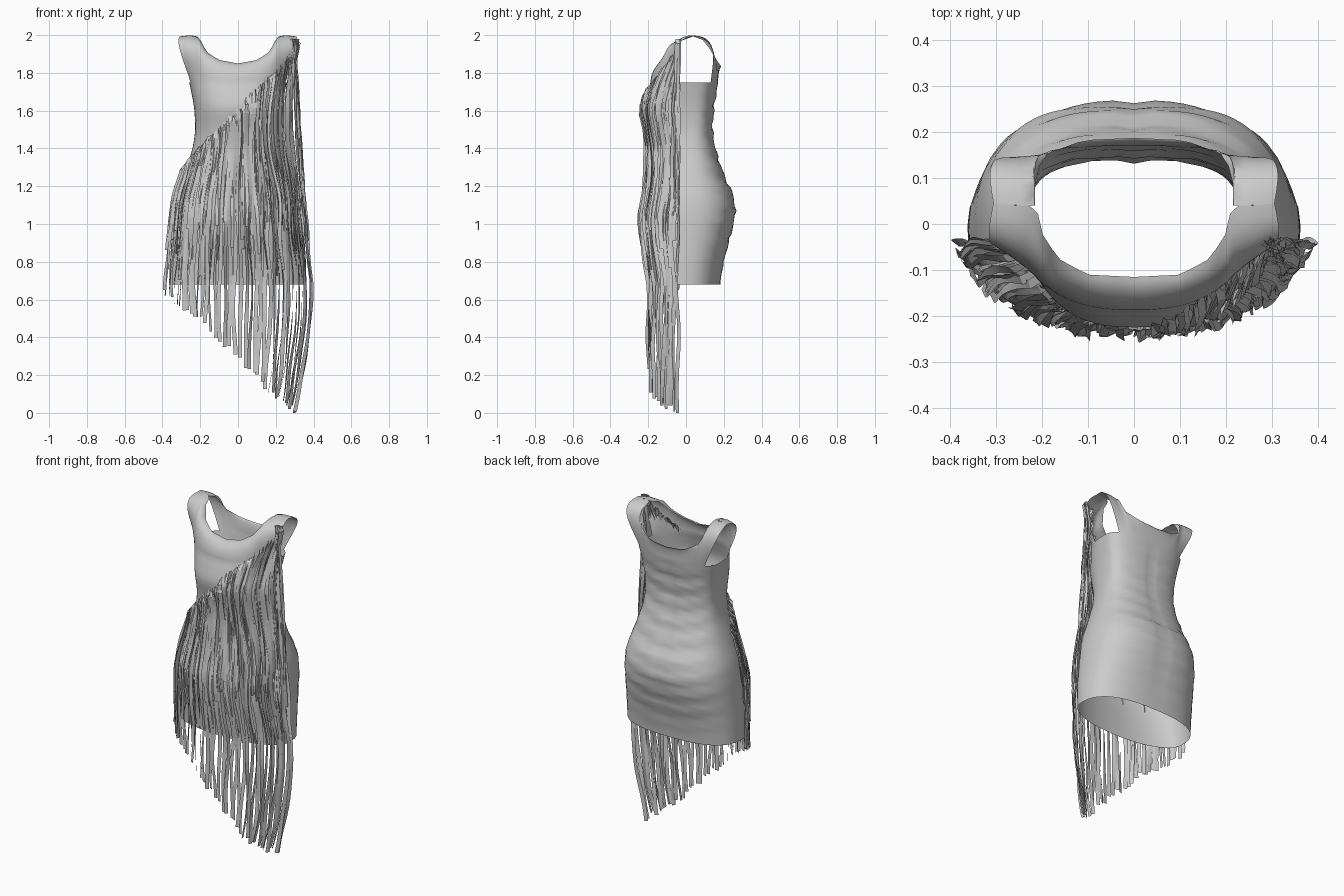
import bpy, bmesh, math, random
from mathutils import Vector

if "Cube" in bpy.data.objects:
    bpy.data.objects.remove(bpy.data.objects["Cube"])

random.seed(4)

# z: half width, front y, back y, y of the side line
RINGS = [(0.68, .362, -.17, .18, -.02), (0.80, .36, -.185, .20, -.02), (0.95, .35, -.22, .24, -.01),
         (1.05, .342, -.228, .264, 0), (1.15, .325, -.208, .255, .01), (1.25, .29, -.195, .205, .01),
         (1.40, .24, -.188, .155, .02), (1.50, .225, -.20, .14, .03), (1.62, .232, -.23, .15, .04),
         (1.75, .258, -.19, .17, .05), (1.85, .29, -.13, .185, .05), (2.00, .315, -.05, .15, .05)]


def interp(keys, t):
    """Piecewise linear lookup in rows of (key, values...)."""
    if t <= keys[0][0]:
        return keys[0][1:]
    for a, b in zip(keys, keys[1:]):
        if t <= b[0]:
            f = (t - a[0]) / (b[0] - a[0])
            return tuple(p + (q - p) * f for p, q in zip(a[1:], b[1:]))
    return keys[-1][1:]


def ring(z):
    """Slightly softened ring values."""
    rows = [interp(RINGS, z + d) for d in (-.025, 0, .025)]
    return [sum(c) / 3 for c in zip(*rows)]


def surface(deg, z):
    """Point on the garment: -90 is the front centre, 0 the side, 90 the back centre."""
    w, yf, yb, yc = ring(z)
    a = math.radians(deg)
    c, s = math.cos(a), math.sin(a)
    e = .78 if s > 0 else interp([(1.2, .92), (1.5, .8)], z)[0]
    x = math.copysign(w * abs(c) ** e, c) if abs(c) > 1e-6 else 0
    y = yc + (yb - yc if s > 0 else yf - yc) * abs(s) ** e
    return Vector((x, y, z))


def finish(name, bm, angle=None):
    me = bpy.data.meshes.new(name)
    bm.to_mesh(me)
    bm.free()
    ob = bpy.data.objects.new(name, me)
    bpy.context.collection.objects.link(ob)
    if angle:
        bpy.context.view_layer.objects.active = ob
        ob.select_set(True)
        bpy.ops.object.shade_smooth_by_angle(angle=math.radians(angle))
        ob.select_set(False)
    return ob


def grid(bm, rows):
    vs = [[bm.verts.new(p) for p in r] for r in rows]
    for r0, r1 in zip(vs, vs[1:]):
        for i in range(len(r0) - 1):
            bm.faces.new((r0[i], r0[i + 1], r1[i + 1], r1[i]))


# Dress body: half a tube plus front and back panels meeting at the shoulder
ARM_F, ARM_B, TOP = -15.5, 37, 1.75
front_a = [-90 + (90 + ARM_F) * i / 14 for i in range(15)]
side_a = [ARM_F + (ARM_B - ARM_F) * i / 6 for i in range(1, 6)]
back_a = [ARM_B + (90 - ARM_B) * i / 12 for i in range(13)]


def cloth(deg, z):
    """Surface with the back seam groove and horizontal gathers."""
    p = surface(deg, z)
    if deg > 0:
        k = math.sin(math.radians(deg))
        fade = min(1, max(0, (TOP - z) / .1)) * min(1, (z - .68) / .3)
        p.y += fade * k * (.004 * math.sin(z * 62 + deg * .05) + .003 * math.sin(z * 105 - deg * .12))
        p.y -= fade * .006 * math.exp(-(p.x / .02) ** 2)
    return p


bm = bmesh.new()
angles = front_a + side_a + back_a
NZ = 44
grid(bm, [[cloth(a, .68 + (TOP - .68) * i / NZ) for a in angles] for i in range(NZ + 1)])

SHOULDER = [(.74, .212, .04, 1.992), (.87, .255, .04, 2.0), (1, .305, .045, 1.993)]
NECK_F = [(0, 0, -.115, 1.85), (.3, .1, -.11, 1.868), (.52, .165, -.075, 1.91),
          (.65, .2, -.02, 1.975)] + SHOULDER
NECK_B = [(0, 0, .187, 1.83), (.3, .11, .182, 1.84), (.52, .195, .15, 1.885),
          (.65, .215, .1, 1.97)] + SHOULDER


def panel(cols, neck):
    rows = []
    for j in range(13):
        v = j / 12 * math.pi / 2
        row = []
        for i, a in enumerate(cols):
            s = i / (len(cols) - 1)
            b, t = surface(a, TOP), Vector(interp(neck, s))
            fy = (1 - math.cos(v)) ** (1 + .9 * s ** 2)       # square up the shoulder end
            fz = math.sin(v) ** (1 - .1 * s ** 2)
            bulge = s ** 3 * math.sin(2 * v)
            x = b.x + (t.x - b.x) * math.sin(v) + .02 * bulge
            y = b.y + (t.y - b.y) * fy + math.copysign(.018, b.y) * bulge
            row.append((x, y, b.z + (t.z - b.z) * fz))
        rows.append(row)
    grid(bm, rows)


panel(front_a, NECK_F)
panel(back_a[::-1], NECK_B)
bmesh.ops.remove_doubles(bm, verts=bm.verts, dist=.0005)
bmesh.ops.recalc_face_normals(bm, faces=bm.faces)
body = finish("dress_body", bm, 50)
mirror = body.modifiers.new("mirror", 'MIRROR')
mirror.use_clip = True

# Fringe: ribbons hung from a diagonal line, shoulder to opposite hip
DIAG = [(-.33, 1.22), (-.3, 1.27), (-.2, 1.41), (0, 1.61), (.2, 1.85), (.285, 1.99)]
ENDS = [(-.40, .69), (-.36, .6), (-.2, .5), (-.1, .39), (0, .28), (.1, .19), (.2, .1), (.32, .03), (.4, 0)]


def ribbon(bm, deg, offset, width, end=None):
    phase, tilt = random.uniform(0, 6.28), random.uniform(-.7, .7)
    amp = random.uniform(.003, .007)
    x_low = surface(deg, .95).x * 1.09
    if end is None:
        end = max(0, interp(ENDS, x_low)[0] + random.uniform(-.01, .03))
    pts = []
    n = 40
    for i in range(n + 1):
        z = 1.98 + (end - 1.98) * i / n
        p = surface(deg, max(z, .95))
        low = min(1, max(0, (.95 - z) / .25))
        p.z = z
        p.x *= 1 + .07 * low
        p.y *= 1 - .17 * low
        if deg > -60 and z > .95:      # side ribbons fall gradually free of the waist
            free = (.285 + .06 * (1.98 - z)) * math.cos(math.radians(deg)) ** .9
            p.x += max(0, free - p.x) * min(1, (deg + 60) / 50)
        p.y = min(p.y, -.04)
        if z > interp(DIAG, p.x)[0]:
            continue
        out = Vector((p.x * .8, p.y - .03, 0)).normalized()
        side = Vector((-out.y, out.x, 0))
        if z < .6 and p.x > 0:         # loose tips drift inwards
            p.x *= 1 - .24 * ((.6 - z) / .6) ** 1.6
        p += out * (offset if pts else .004)
        p += side * amp * math.sin(z * 11 + phase) + out * amp * .6 * math.sin(z * 17 + phase)
        tw = tilt + .4 * math.sin(z * 5 + phase)
        w = (side * math.cos(tw) + out * math.sin(tw)) * width / 2
        pts.append((p - w, p + w))
    if len(pts) > 1:
        grid(bm, pts)


# spread the long ribbons evenly across the width, a few more round the sides
bm = bmesh.new()
N = 40
for i in range(N):
    u = -1 + 2 * i / (N - 1)
    even = -90 + math.degrees(math.asin(u * .995))
    deg = .6 * even + .4 * (-90 + 86 * u)
    ribbon(bm, deg + random.uniform(-.5, .5), random.uniform(.012, .024), .022)
finish("long_fringe", bm)

bm = bmesh.new()
for i in range(84):
    ribbon(bm, -174 + 170 * i / 83, random.uniform(.006, .028), .02, random.uniform(.7, 1.05))
finish("short_fringe", bm)
